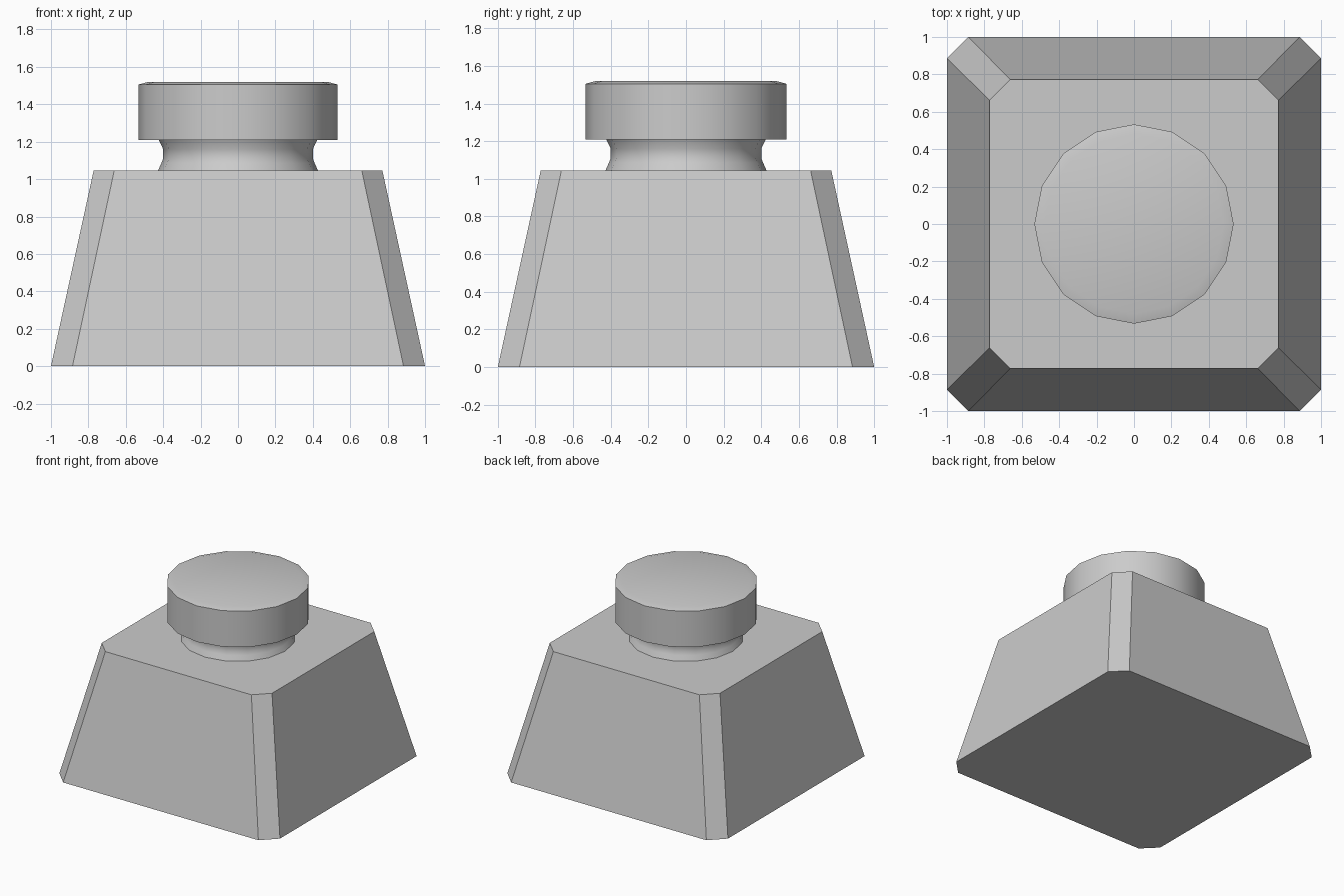
import bpy
import math

if "Cube" in bpy.data.objects:
    bpy.data.objects.remove(bpy.data.objects["Cube"])

def loft(name, rings):
    """Skin a stack of equal-sized point rings and close both ends."""
    n = len(rings[0])
    verts = [p for ring in rings for p in ring]
    faces = [tuple(range(n))[::-1], tuple(range(len(verts) - n, len(verts)))]
    for k in range(len(rings) - 1):
        for i in range(n):
            j = (i + 1) % n
            faces.append((k * n + i, k * n + j, (k + 1) * n + j, (k + 1) * n + i))
    mesh = bpy.data.meshes.new(name)
    mesh.from_pydata(verts, [], faces)
    obj = bpy.data.objects.new(name, mesh)
    bpy.context.collection.objects.link(obj)
    return obj

def chamfered_square(h, c, z):
    return [(h, -c, z), (h, c, z), (c, h, z), (-c, h, z),
            (-h, c, z), (-h, -c, z), (-c, -h, z), (c, -h, z)]

def circle(r, z, n=16):
    return [(r * math.cos(math.tau * i / n), r * math.sin(math.tau * i / n), z)
            for i in range(n)]

def smooth(obj, degrees):
    bpy.ops.object.select_all(action='DESELECT')
    obj.select_set(True)
    bpy.context.view_layer.objects.active = obj
    bpy.ops.object.shade_smooth_by_angle(angle=math.radians(degrees))

# Tapered bottle body with cut corners
loft("bottle_body", [chamfered_square(1.0, 0.885, 0), chamfered_square(0.772, 0.662, 1.045)])

# Waisted neck
neck_profile = [(0.43, 1.04), (0.41, 1.085), (0.40, 1.11), (0.40, 1.16), (0.425, 1.212)]
neck = loft("bottle_neck", [circle(r, z) for r, z in neck_profile])
smooth(neck, 40)

# Round cap with a narrow bevel on its top edge
cap_profile = [(0.533, 1.21), (0.533, 1.505), (0.48, 1.52)]
cap = loft("bottle_cap", [circle(r, z) for r, z in cap_profile])
smooth(cap, 30)
